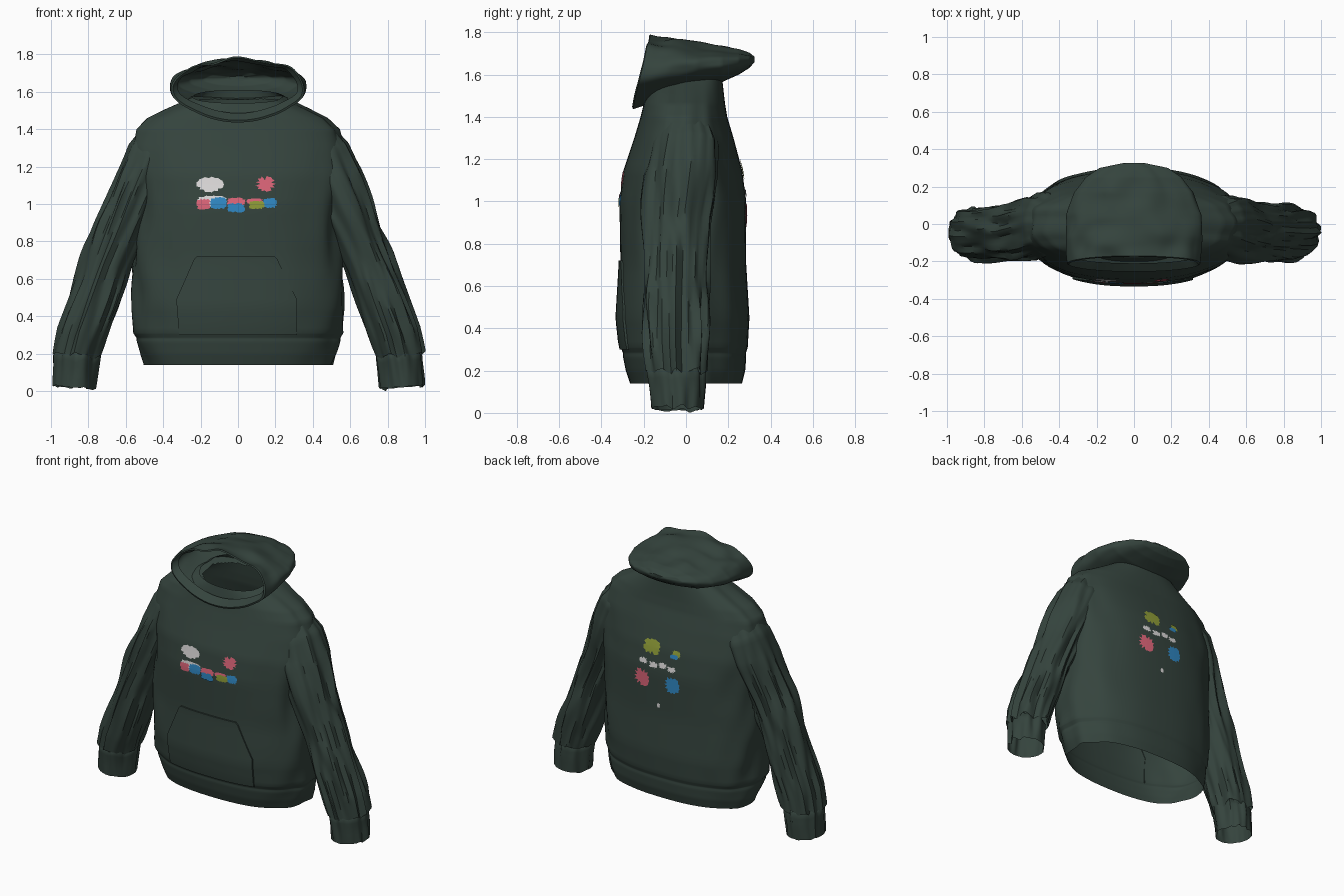
import bpy, bmesh, math, random
from mathutils import Vector, noise

random.seed(4)
if "Cube" in bpy.data.objects:
    bpy.data.objects.remove(bpy.data.objects["Cube"])


def material(name, rgb):
    m = bpy.data.materials.new(name)
    m.use_nodes = True
    m.diffuse_color = (*rgb, 1)
    m.node_tree.nodes["Principled BSDF"].inputs["Base Color"].default_value = (*rgb, 1)
    return m


GREEN = material("dark green cloth", (0.035, 0.057, 0.047))
WHITE = material("pale grey print", (0.72, 0.70, 0.70))
PINK = material("pink print", (0.72, 0.13, 0.19))
BLUE = material("blue print", (0.03, 0.25, 0.56))
OLIVE = material("olive print", (0.28, 0.34, 0.04))


def finish(name, bm, mat):
    bmesh.ops.recalc_face_normals(bm, faces=bm.faces)
    mesh = bpy.data.meshes.new(name)
    bm.to_mesh(mesh)
    bm.free()
    mesh.materials.append(mat)
    obj = bpy.data.objects.new(name, mesh)
    bpy.context.collection.objects.link(obj)
    bpy.ops.object.select_all(action="DESELECT")
    obj.select_set(True)
    bpy.context.view_layer.objects.active = obj
    bpy.ops.object.shade_smooth_by_angle(angle=math.radians(40))


def loft(name, rings, closed=True, cap_start=False, hole=None):
    bm = bmesh.new()
    rows = [[bm.verts.new(p) for p in ring] for ring in rings]
    n = len(rows[0])
    for a, b in zip(rows, rows[1:]):
        for i in range(n if closed else n - 1):
            j = (i + 1) % n
            bm.faces.new((a[i], a[j], b[j], b[i]))
    if cap_start:
        bm.faces.new(rows[0])
    if hole:
        inside = [f for f in bm.faces if hole(f.calc_center_median())]
        bmesh.ops.delete(bm, geom=inside, context="FACES")
    finish(name, bm, GREEN)


def densify(keys, steps):
    """Insert evenly spaced rows between the key rows."""
    out = []
    for a, b in zip(keys, keys[1:]):
        out += [[u + (v - u) * k / steps for u, v in zip(a, b)] for k in range(steps)]
    return out + [list(keys[-1])]


def fold(t, s, seed, around=2.5, along=3):
    """Cloth wrinkles, stretched along the length."""
    return noise.noise(Vector((math.cos(t) * around + seed, math.sin(t) * around, s * along)))


def angles(n):
    return [2 * math.pi * i / n for i in range(n)]


# Body and ribbed hem: height, half width, front y, back y, rise to the back
BODY = [
    (0.14, 0.505, -0.265, 0.265, 0), (0.20, 0.525, -0.285, 0.28, 0),
    (0.265, 0.54, -0.298, 0.285, 0), (0.283, 0.54, -0.298, 0.283, 0),
    (0.31, 0.557, -0.31, 0.292, 0), (0.45, 0.565, -0.325, 0.30, 0),
    (0.70, 0.56, -0.31, 0.285, 0), (1.0, 0.56, -0.315, 0.285, 0),
    (1.15, 0.565, -0.295, 0.265, 0), (1.3, 0.57, -0.245, 0.225, 0),
    (1.4, 0.545, -0.215, 0.195, 0), (1.46, 0.48, -0.20, 0.185, 0),
    (1.51, 0.38, -0.19, 0.178, 0.01), (1.575, 0.24, -0.18, 0.168, 0.035)]
POWER = 2.4


def body_at(z):
    for a, b in zip(BODY, BODY[1:]):
        if a[0] <= z <= b[0]:
            f = (z - a[0]) / (b[0] - a[0])
            return [a[k] + (b[k] - a[k]) * f for k in (1, 2, 3)]


def body_y(x, z, side):
    w, yf, yb = body_at(z)
    reach = (1 - abs(x / w) ** POWER) ** (1 / POWER)
    return (yf + yb) / 2 + side * (yb - yf) / 2 * reach


def body_ring(z, w, yf, yb, rise):
    ring = []
    for t in angles(80):
        c, s = math.cos(t), math.sin(t)
        puff = 1 + 0.06 * c * c * fold(t, z, 3, 3, 4)
        x = math.copysign(abs(c) ** (2 / POWER), c) * w * puff
        y = (yf + yb) / 2 + math.copysign(abs(s) ** (2 / POWER), s) * (yb - yf) / 2 * puff
        ring.append((x, y, z + rise * s))
    return ring


# Sleeves: centre x, y, z, radius across, radius in depth, tilt
SLEEVE = densify([
    (0.41, 0.0, 1.34, 0.125, 0.13, 0.55), (0.46, 0.0, 1.26, 0.143, 0.16, 0.45),
    (0.52, -0.015, 1.12, 0.143, 0.17, 0.38), (0.61, -0.04, 0.90, 0.13, 0.155, 0.36),
    (0.70, -0.045, 0.68, 0.125, 0.15, 0.36), (0.77, -0.05, 0.48, 0.13, 0.15, 0.36),
    (0.835, -0.05, 0.30, 0.13, 0.145, 0.25), (0.862, -0.045, 0.19, 0.125, 0.137, 0.05)], 6)
CUFF = densify([
    (0.858, -0.045, 0.225, 0.10, 0.11, 0.1), (0.864, -0.045, 0.185, 0.122, 0.132, 0.04),
    (0.87, -0.04, 0.11, 0.118, 0.128, 0.04), (0.877, -0.04, 0.02, 0.117, 0.122, 0.07)], 3)


def sleeve_ring(side, row, depth, around):
    cx, cy, cz, rx, ry, tilt = row
    depth *= min(1, 0.2 + max(0, 1.35 - cz) * 2)
    ring = []
    for t in angles(60):
        r = 1 + depth * fold(t, cz, 8 * side, around, 3)
        u = math.cos(t) * rx * r
        ring.append((side * (cx + u * math.cos(tilt)), cy + math.sin(t) * ry * r,
                     cz + u * math.sin(tilt) + 0.12 * (r - 1)))
    return ring


def within_sleeve(p):
    for cx, cy, cz, rx, ry, tilt in SLEEVE:
        dx, dz = abs(p.x) - cx, p.z - cz
        across = dx * math.cos(tilt) + dz * math.sin(tilt)
        along = dz * math.cos(tilt) - dx * math.sin(tilt)
        if abs(along) < 0.025 and (across / rx) ** 2 + ((p.y - cy) / ry) ** 2 < 0.75:
            return True
    return False


def within_body(p):
    if not 0.3 < p.z < 1.5:
        return False
    w, yf, yb = body_at(p.z)
    dy = (p.y - (yf + yb) / 2) / ((yb - yf) / 2)
    return abs(p.x / w) ** POWER + abs(dy) ** POWER < 0.82


# The body and sleeves open into each other at the armholes
loft("body", [body_ring(*row) for row in densify(BODY, 5)], hole=within_sleeve)
for side, label in ((1, "left"), (-1, "right")):
    loft(label + "_sleeve", [sleeve_ring(side, r, 0.22, 3.6) for r in SLEEVE], hole=within_body)
    loft(label + "_cuff", [sleeve_ring(side, r, 0.17, 3.0) for r in CUFF])

# Hood shell from back to turned-in rim: y, half width, centre z, half height, lean
HOOD = [
    (0.325, 0.06, 1.672, 0.012, 0.0), (0.30, 0.18, 1.667, 0.035, 0.0),
    (0.25, 0.255, 1.66, 0.06, 0.0), (0.17, 0.32, 1.65, 0.085, 0.0),
    (0.05, 0.362, 1.643, 0.103, 0.01), (-0.08, 0.368, 1.632, 0.133, 0.025),
    (-0.21, 0.355, 1.615, 0.165, 0.04), (-0.215, 0.345, 1.617, 0.155, 0.04),
    (-0.175, 0.32, 1.63, 0.13, 0.035)]


def hood_ring(y, w, zc, h, lean):
    ring = []
    for t in angles(128):
        c, s = math.cos(t), math.sin(t)
        crease = 1 + 0.25 * noise.noise(Vector((c * 2.4, s * 2.4 + 5, y * 7))) * (0.55 + 0.45 * s)
        point = 0.015 * max(0, -s) ** 12 * (y < -0.1)
        ring.append((w * c * (1 + 0.2 * (crease - 1)), y + lean * s, zc + h * s * crease - point))
    return ring


def neck_hole(p):
    return p.z < 1.63 and (p.x / 0.225) ** 2 + ((p.y + 0.015) / 0.155) ** 2 < 1


loft("hood", [hood_ring(*row) for row in densify(HOOD, 10)], cap_start=True, hole=neck_hole)

# Front pocket panel: height, right edge, left edge
POCKET = [(0.30, -0.315, 0.315), (0.49, -0.33, 0.315), (0.705, -0.235, 0.21), (0.72, -0.22, 0.195)]
rows = []
for z, x0, x1 in densify(POCKET, 5):
    xs = [x0 + (x1 - x0) * i / 20 for i in range(21)]
    edge = [(xs[0], body_y(xs[0], z, -1) + 0.005, z)]
    mid = [(x, body_y(x, z, -1) - 0.009, z) for x in xs]
    rows.append(edge + mid + [(xs[-1], body_y(xs[-1], z, -1) + 0.005, z)])
rows.append([(x, y + 0.014, z) for x, y, z in rows[-1]])
loft("pocket", rows, closed=False)


# Ragged printed patches that follow the cloth
def patch(name, side, x, z, w, h, mat, lift=0.005, ragged=0.25, square=4):
    bm = bmesh.new()

    def vert(px, pz):
        return bm.verts.new((px, body_y(px, pz, side) + side * lift, pz))
    centre, rim = vert(x, z), []
    for i, t in enumerate(angles(26)):
        c, s = math.cos(t), math.sin(t)
        r = (abs(c) ** square + abs(s) ** square) ** (-1 / square)
        r *= 1 - ragged * random.random() * (i % 2)
        rim.append(vert(x + c * r * w / 2, z + s * r * h / 2))
    for a, b in zip(rim, rim[1:] + rim[:1]):
        bm.faces.new((centre, a, b))
    finish(name, bm, mat)


FRONT, BACK = -1, 1
patch("front_cloud", FRONT, -0.15, 1.105, 0.15, 0.085, WHITE, square=2)
patch("front_star", FRONT, 0.147, 1.108, 0.11, 0.085, PINK, ragged=0.6, square=2)
patch("front_row_backing", FRONT, -0.14, 1.015, 0.16, 0.06, WHITE, 0.004)
patch("front_row_pink_1", FRONT, -0.185, 1.0, 0.075, 0.058, PINK, 0.006)
patch("front_row_blue_1", FRONT, -0.105, 1.005, 0.09, 0.065, BLUE, 0.006)
patch("front_row_pink_2", FRONT, -0.01, 1.012, 0.10, 0.045, PINK, 0.005)
patch("front_row_blue_2", FRONT, -0.01, 0.98, 0.095, 0.05, BLUE, 0.007)
patch("front_row_pink_3", FRONT, 0.09, 1.015, 0.09, 0.03, PINK, 0.005)
patch("front_row_olive", FRONT, 0.10, 0.995, 0.085, 0.045, OLIVE, 0.006)
patch("front_row_blue_3", FRONT, 0.172, 1.005, 0.075, 0.055, BLUE, 0.006)
patch("back_olive", BACK, 0.07, 1.15, 0.13, 0.10, OLIVE, ragged=0.5, square=3)
patch("back_small_olive", BACK, -0.115, 1.145, 0.06, 0.045, OLIVE)
patch("back_small_blue", BACK, -0.10, 1.125, 0.06, 0.03, BLUE, 0.006)
patch("back_pink", BACK, 0.135, 0.935, 0.12, 0.115, PINK, ragged=0.45, square=3)
patch("back_blue", BACK, -0.095, 0.935, 0.11, 0.11, BLUE, ragged=0.35, square=3)
patch("back_dot", BACK, 0.005, 0.775, 0.025, 0.03, WHITE)
for i, x in enumerate((0.125, 0.05, -0.02, -0.085)):
    patch(f"back_pale_mark_{i + 1}", BACK, x, 1.05 - 0.012 * (i % 2), 0.065, 0.04, WHITE, ragged=0.5)
